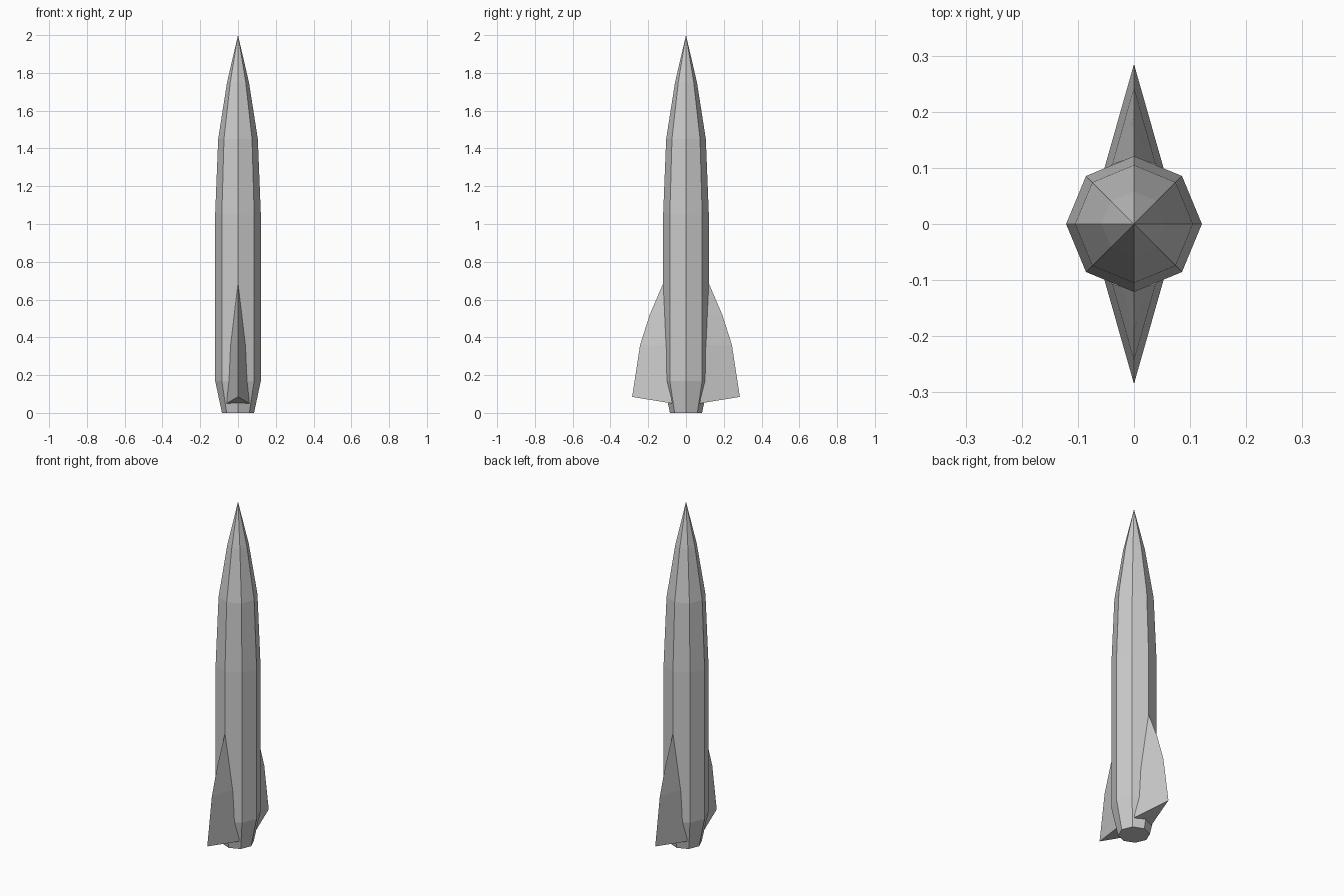
import bpy, math

if "Cube" in bpy.data.objects:
    bpy.data.objects.remove(bpy.data.objects["Cube"])


def make_object(name, verts, faces):
    mesh = bpy.data.meshes.new(name)
    mesh.from_pydata(verts, [], faces)
    mesh.update()
    obj = bpy.data.objects.new(name, mesh)
    bpy.context.collection.objects.link(obj)
    return obj


# Eight-sided body lathed from a (radius, height) profile, closed by a tip
SIDES = 8
profile = [(0.085, 0), (0.121, 0.17), (0.121, 1.05), (0.105, 1.45), (0.058, 1.75)]
verts = [(r * math.cos(math.tau * i / SIDES), r * math.sin(math.tau * i / SIDES), z)
         for r, z in profile for i in range(SIDES)]
tip = len(verts)
verts.append((0, 0, 2))
faces = [tuple(reversed(range(SIDES)))]
for k in range(len(profile) - 1):
    for i in range(SIDES):
        a, b = k * SIDES + i, k * SIDES + (i + 1) % SIDES
        faces.append((a, b, b + SIDES, a + SIDES))
last = (len(profile) - 1) * SIDES
faces += [(last + i, last + (i + 1) % SIDES, tip) for i in range(SIDES)]
make_object("rocket_body", verts, faces)

# Wedge fin sections: ridge y, ridge z, root half width, root y, root z
sections = [(0.285, 0.085, 0.060, 0.074, 0.05),
            (0.243, 0.36, 0.039, 0.106, 0.36),
            (0.192, 0.52, 0.020, 0.113, 0.52)]


def make_fin(name, side):
    # side -1 turns the fin half a revolution about z
    pts = []
    for ry, rz, w, y, z in sections:
        pts += [(-w, y, z), (0, ry, rz), (w, y, z)]
    pts.append((0, 0.119, 0.69))
    quads = [(0, 1, 2)]
    for k in range(0, 6, 3):
        quads += [(k + 1, k, k + 3, k + 4), (k + 2, k + 1, k + 4, k + 5)]
    quads += [(7, 6, 9), (8, 7, 9)]
    make_object(name, [(side * x, side * y, z) for x, y, z in pts], quads)


make_fin("back_fin", 1)
make_fin("front_fin", -1)
